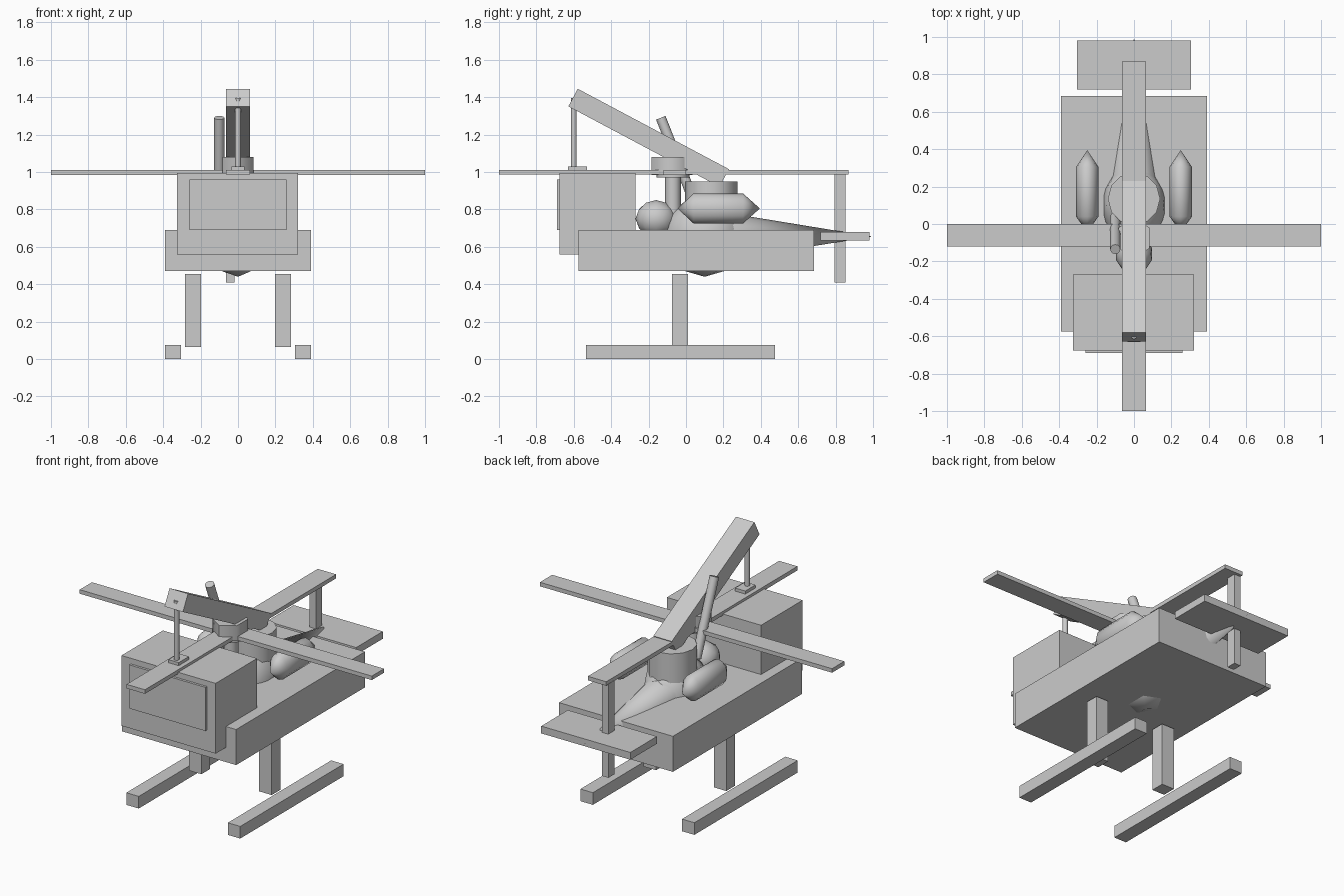
import bpy, bmesh, math
from mathutils import Matrix, Vector

if "Cube" in bpy.data.objects:
    bpy.data.objects.remove(bpy.data.objects["Cube"])

grey = bpy.data.materials.new("plain_grey")
grey.diffuse_color = (0.6, 0.6, 0.6, 1)
grey.use_nodes = True
grey.node_tree.nodes["Principled BSDF"].inputs["Base Color"].default_value = grey.diffuse_color


def finish(name, bm, smooth=False):
    bmesh.ops.recalc_face_normals(bm, faces=bm.faces)
    me = bpy.data.meshes.new(name)
    bm.to_mesh(me)
    bm.free()
    ob = bpy.data.objects.new(name, me)
    bpy.context.collection.objects.link(ob)
    me.materials.append(grey)
    if smooth:
        bpy.ops.object.select_all(action='DESELECT')
        ob.select_set(True)
        bpy.context.view_layer.objects.active = ob
        bpy.ops.object.shade_smooth_by_angle(angle=math.radians(62))
    return ob


def box(name, x, y, z):
    """Box from its (min, max) range on each axis."""
    bm = bmesh.new()
    size = [r[1] - r[0] for r in (x, y, z)]
    mid = [(r[0] + r[1]) / 2 for r in (x, y, z)]
    bmesh.ops.create_cube(bm, size=1, matrix=Matrix.Translation(mid) @ Matrix.Diagonal((*size, 1)))
    return finish(name, bm)


def rod(name, a, b, r1, r2=None, sides=12, scale=(1, 1)):
    """Cylinder or cone between two points, smooth shaded."""
    a, b = Vector(a), Vector(b)
    d = b - a
    m = Matrix.Translation((a + b) / 2) @ d.to_track_quat('Z', 'Y').to_matrix().to_4x4()
    m = m @ Matrix.Diagonal((scale[0], scale[1], 1, 1))
    bm = bmesh.new()
    bmesh.ops.create_cone(bm, cap_ends=True, segments=sides, radius1=r1,
                          radius2=r1 if r2 is None else r2, depth=d.length, matrix=m)
    return finish(name, bm, True)


def ball(name, mid, radii, level):
    bm = bmesh.new()
    bmesh.ops.create_icosphere(bm, subdivisions=level, radius=1,
                               matrix=Matrix.Translation(mid) @ Matrix.Diagonal((*radii, 1)))
    return finish(name, bm, True)


def pod(name, x):
    """Oval tube along y with pointed ends."""
    bm = bmesh.new()
    n = 12
    rings = []
    for y in (0.04, 0.305):
        rings.append([bm.verts.new((x + 0.06 * math.cos(t), y, 0.805 + 0.08 * math.sin(t)))
                      for t in (2 * math.pi * i / n for i in range(n))])
    tips = [bm.verts.new((x, y, 0.805)) for y in (-0.045, 0.395)]
    for i in range(n):
        j = (i + 1) % n
        bm.faces.new((rings[0][i], rings[0][j], rings[1][j], rings[1][i]))
        for ring, tip in zip(rings, tips):
            bm.faces.new((ring[i], ring[j], tip))
    return finish(name, bm, True)


# Hull, cabin and windscreen
box("hull", (-0.39, 0.39), (-0.575, 0.685), (0.47, 0.69))
box("cabin", (-0.325, 0.32), (-0.675, -0.27), (0.56, 0.995))
box("windscreen", (-0.26, 0.26), (-0.69, -0.67), (0.69, 0.96))

# Landing gear and side pods
for side, s in (("left", -1), ("right", 1)):
    def span(a, b):
        return tuple(sorted((s * a, s * b)))
    box(side + "_strut", span(0.198, 0.283), (-0.075, 0.01), (0.065, 0.455))
    box(side + "_skid", span(0.305, 0.39), (-0.535, 0.475), (0, 0.075))
    pod(side + "_pod", s * 0.25)

# Engine body, turret drum and seat dome
ball("engine_body", (0, 0.1, 0.655), (0.175, 0.225, 0.215), 2)
rod("drum", (0, 0.135, 0.75), (0, 0.135, 0.95), 0.14)
ball("seat_dome", (0, -0.16, 0.75), (0.1, 0.11, 0.1), 2)

# Rotor
rod("mast", (0, -0.07, 0.7), (0, -0.07, 1.0), 0.042)
rod("rotor_collar", (0, -0.07, 0.97), (0, -0.07, 0.99), 0.088)
rod("rotor_hub", (0, -0.075, 0.985), (0, -0.075, 1.08), 0.11, sides=6, scale=(0.87, 1))
box("cross_blade", (-1, 1), (-0.12, 0), (0.985, 1.01))
box("long_blade", (-0.063, 0.063), (-1, 0.87), (0.986, 1.011))

# Tilted boom with its front post, and exhaust pipe
bm = bmesh.new()
mid = Vector((0, -0.2, 1.183))
bmesh.ops.create_cube(bm, size=1, matrix=Matrix.Translation(mid)
                      @ Matrix.Rotation(math.radians(-28), 4, 'X')
                      @ Matrix.Diagonal((0.126, 0.915, 0.107, 1)))
finish("boom", bm)
rod("boom_post", (0, -0.6, 1.02), (0, -0.6, 1.395), 0.015)
box("post_foot", (-0.035, 0.035), (-0.63, -0.53), (1.005, 1.03))
rod("exhaust_pipe", (-0.1, 0.04, 0.85), (-0.1, -0.135, 1.29), 0.027)

# Tail
rod("tail_cone", (0, 0.15, 0.655), (0, 0.995, 0.655), 0.138, 0)
box("tail_plane", (-0.305, 0.305), (0.72, 0.98), (0.635, 0.68))
box("tail_post", (-0.065, -0.02), (0.793, 0.852), (0.41, 0.99))
